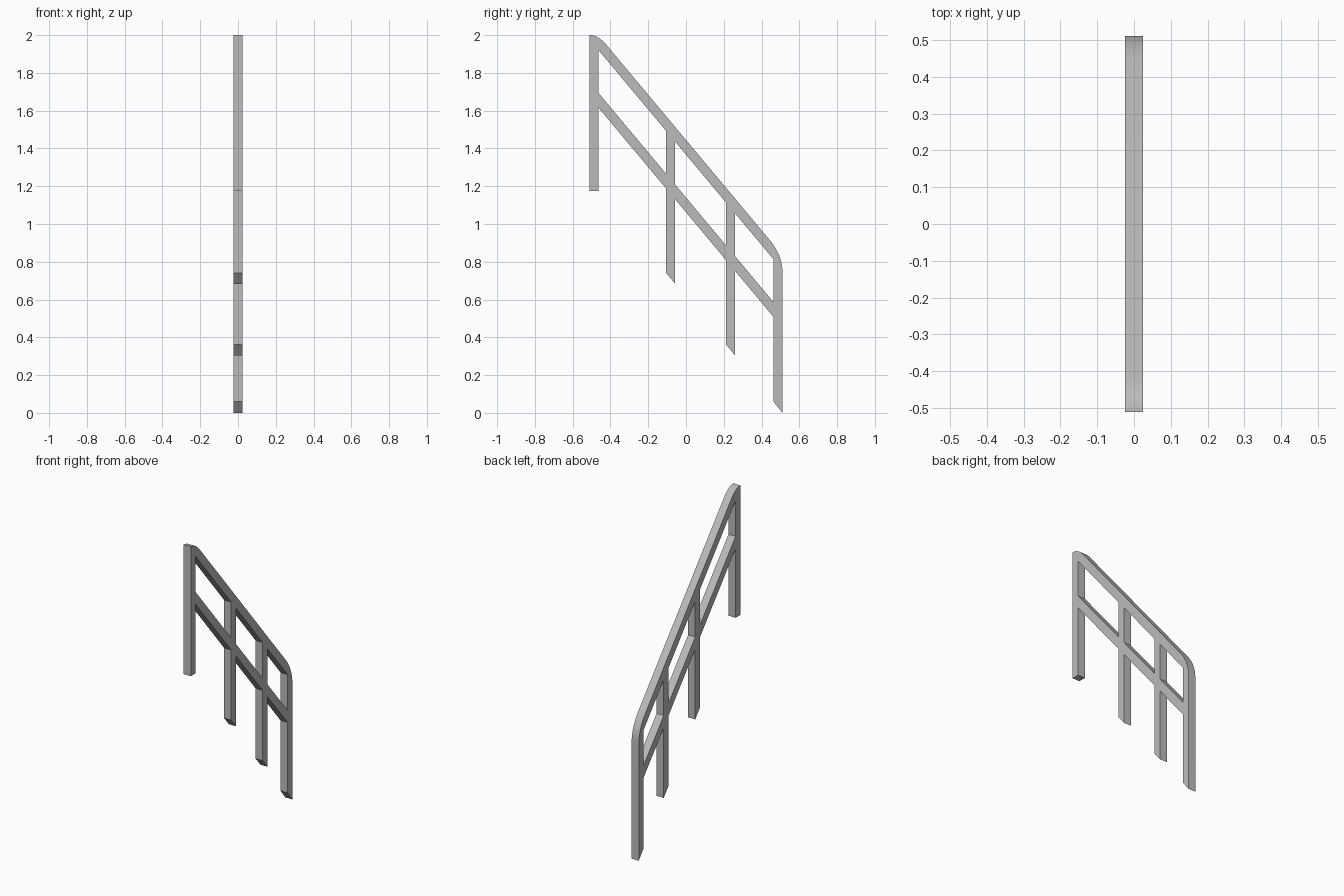
import bpy
import bmesh
import math
from mathutils import Vector

if "Cube" in bpy.data.objects:
    bpy.data.objects.remove(bpy.data.objects["Cube"], do_unlink=True)

HALF_WIDTH = 0.025
SLOPE = -1.195
END = 0.511          # outer face of the end posts
INNER = 0.463        # inner face of the end posts
THICK = 0.078        # rail thickness measured vertically

steel = bpy.data.materials.new("grey_steel")
steel.use_nodes = True
GREY = (0.5, 0.5, 0.5, 1)
steel.diffuse_color = GREY
steel.node_tree.nodes["Principled BSDF"].inputs["Base Color"].default_value = GREY


def on_slope(y, base):
    """Point on a line parallel to the stairs; base is its height at y = 0."""
    return (y, base + SLOPE * y)


def bend(start, control, end, steps=10):
    a, b, c = Vector(start), Vector(control), Vector(end)
    ts = [i / steps for i in range(steps + 1)]
    return [tuple(a * (1 - t) ** 2 + b * 2 * t * (1 - t) + c * t * t) for t in ts]


def prism(name, outline):
    """Extrude a side outline of (y, z) points across the width."""
    bm = bmesh.new()
    face = bm.faces.new([bm.verts.new((-HALF_WIDTH, y, z)) for y, z in outline])
    out = bmesh.ops.extrude_face_region(bm, geom=[face])
    moved = [v for v in out["geom"] if isinstance(v, bmesh.types.BMVert)]
    bmesh.ops.translate(bm, verts=moved, vec=(2 * HALF_WIDTH, 0, 0))
    bmesh.ops.recalc_face_normals(bm, faces=bm.faces)
    mesh = bpy.data.meshes.new(name)
    bm.to_mesh(mesh)
    bm.free()
    mesh.materials.append(steel)
    obj = bpy.data.objects.new(name, mesh)
    bpy.context.collection.objects.link(obj)
    bpy.ops.object.select_all(action="DESELECT")
    obj.select_set(True)
    bpy.context.view_layer.objects.active = obj
    bpy.ops.object.shade_smooth_by_angle(angle=math.radians(25))


# Heights of the sloping lines at y = 0
RAIL_UNDER = 1.367
RAIL_TOP = RAIL_UNDER + THICK
MID_UNDER = 1.062
MID_TOP = MID_UNDER + THICK
FOOT = 0.615

# Handrail with rounded bends, running down into both end posts
top_bend = bend((-END, 2.0), ((2.0 - RAIL_TOP) / SLOPE, 2.0), on_slope(-0.42, RAIL_TOP))
low_bend = bend(on_slope(0.44, RAIL_TOP), on_slope(END, RAIL_TOP), (END, 0.745))
prism("handrail_and_end_posts", [
    (-END, 1.175), *top_bend, *low_bend,
    (END, 0.0), (INNER, 0.06),
    on_slope(INNER, RAIL_UNDER), on_slope(-INNER, RAIL_UNDER), (-INNER, 1.175)])

# Middle posts, with feet cut along the stair slope
posts = {"upper_middle_post": (-0.105, -0.057), "lower_middle_post": (0.212, 0.26)}
for name, (y0, y1) in posts.items():
    prism(name, [on_slope(y0, FOOT), on_slope(y1, FOOT),
                 on_slope(y1, RAIL_UNDER), on_slope(y0, RAIL_UNDER)])

# Middle rail, one length between each pair of posts
stops = [-INNER, *[y for pair in posts.values() for y in pair], INNER]
for label, y0, y1 in zip(("upper", "centre", "lower"), stops[::2], stops[1::2]):
    prism(label + "_middle_rail", [on_slope(y0, MID_UNDER), on_slope(y1, MID_UNDER),
                                   on_slope(y1, MID_TOP), on_slope(y0, MID_TOP)])
